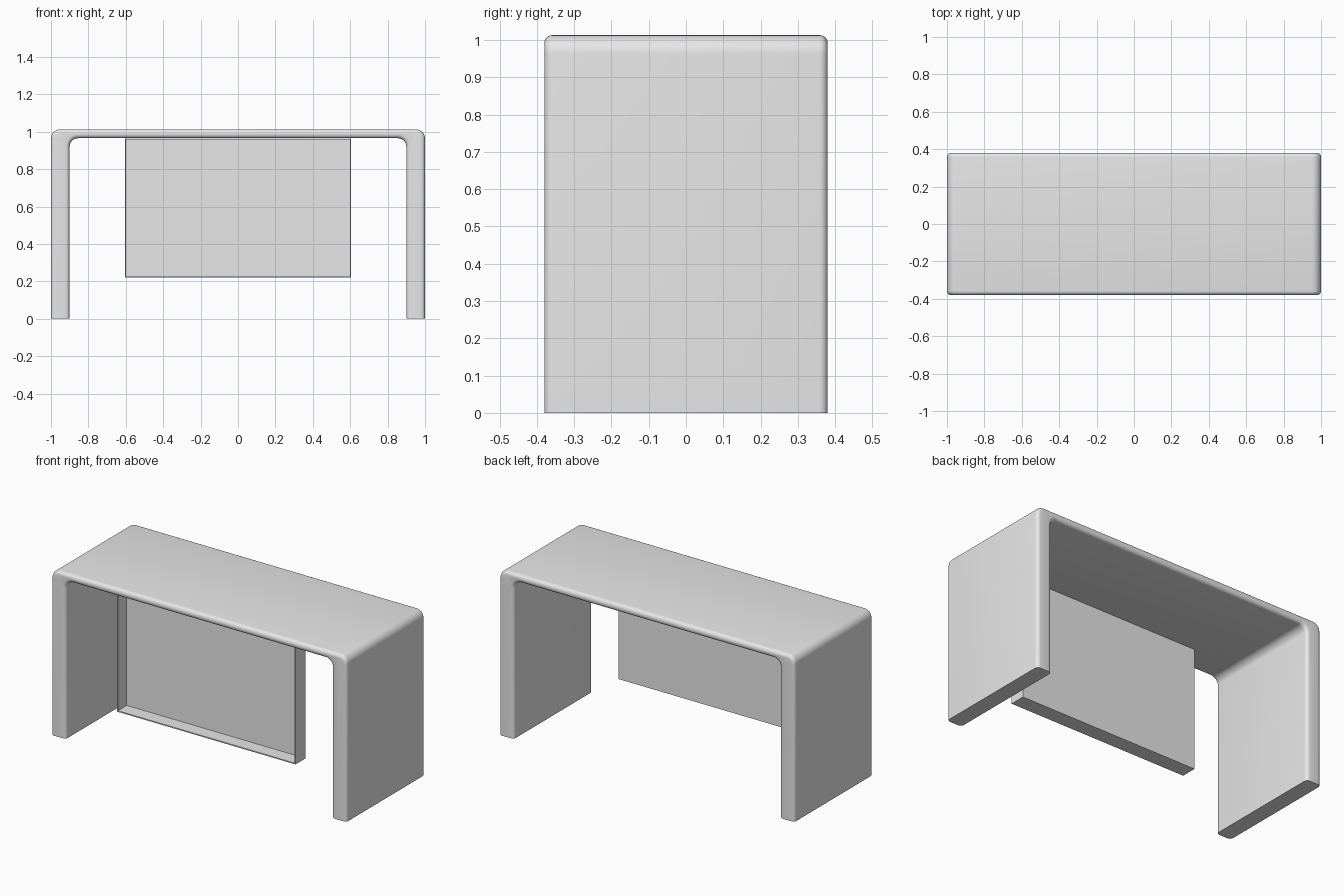
import bpy
import bmesh
from math import pi, cos, sin

cube = bpy.data.objects.get("Cube")
if cube:
    bpy.data.objects.remove(cube, do_unlink=True)

HALF_X, HALF_Y, TOP = 1.0, 0.38, 1.013
LEG, UNDERSIDE = 0.1, 0.965

grey = bpy.data.materials.new("light grey")
grey.use_nodes = True
grey.diffuse_color = (0.8, 0.8, 0.8, 1)
grey.node_tree.nodes["Principled BSDF"].inputs["Base Color"].default_value = (0.8, 0.8, 0.8, 1)


def finish(bm, name):
    bmesh.ops.recalc_face_normals(bm, faces=bm.faces)
    mesh = bpy.data.meshes.new(name)
    bm.to_mesh(mesh)
    bm.free()
    mesh.materials.append(grey)
    obj = bpy.data.objects.new(name, mesh)
    bpy.context.collection.objects.link(obj)
    bpy.ops.object.select_all(action="DESELECT")
    obj.select_set(True)
    bpy.context.view_layer.objects.active = obj
    bpy.ops.object.shade_smooth_by_angle(angle=pi / 6)
    return obj


def corner(x, z, radius, steps=8):
    """Quarter arc in the upper right, from the side round to the top."""
    return [(x - radius + radius * cos(pi / 2 * i / steps),
             z - radius + radius * sin(pi / 2 * i / steps)) for i in range(steps + 1)]


# Desk body: top and both legs as one rounded arch with softened front and back rims
outer = [(HALF_X, 0)] + corner(HALF_X, TOP, 0.05)
inner = [(HALF_X - LEG, 0)] + corner(HALF_X - LEG, UNDERSIDE, 0.045)
mirror = lambda points: [(-x, z) for x, z in reversed(points)]
outline = outer + mirror(outer) + list(reversed(mirror(inner))) + list(reversed(inner))

bm = bmesh.new()
face = bm.faces.new([bm.verts.new((x, -HALF_Y, z)) for x, z in outline])
result = bmesh.ops.extrude_face_region(bm, geom=[face])
for v in result["geom"]:
    if isinstance(v, bmesh.types.BMVert):
        v.co.y = HALF_Y
bmesh.ops.recalc_face_normals(bm, faces=bm.faces)
rims = [e for e in bm.edges
        if abs(e.verts[0].co.y - e.verts[1].co.y) < 1e-5
        and max(v.co.z for v in e.verts) > 0.001]
bmesh.ops.bevel(bm, geom=rims, offset=0.022, offset_type="OFFSET", segments=5,
                profile=0.5, affect="EDGES", clamp_overlap=False)
finish(bm, "desk_body")

# Modesty panel: shallow tray open to the front, hung under the top
bm = bmesh.new()
bmesh.ops.create_cube(bm, size=1)
for v in bm.verts:
    v.co.x *= 1.21
    v.co.y = -0.26 + v.co.y * 0.095
    v.co.z = (UNDERSIDE + 0.22) / 2 + v.co.z * (UNDERSIDE - 0.22)
bm.normal_update()
front = min(bm.faces, key=lambda f: f.calc_center_median().y)
bmesh.ops.inset_region(bm, faces=[front], thickness=0.01)
pushed = bmesh.ops.extrude_face_region(bm, geom=[front])
bmesh.ops.translate(bm, vec=(0, 0.085, 0),
                    verts=[g for g in pushed["geom"] if isinstance(g, bmesh.types.BMVert)])
if front.is_valid:
    bmesh.ops.delete(bm, geom=[front], context="FACES_ONLY")
finish(bm, "modesty_panel")
